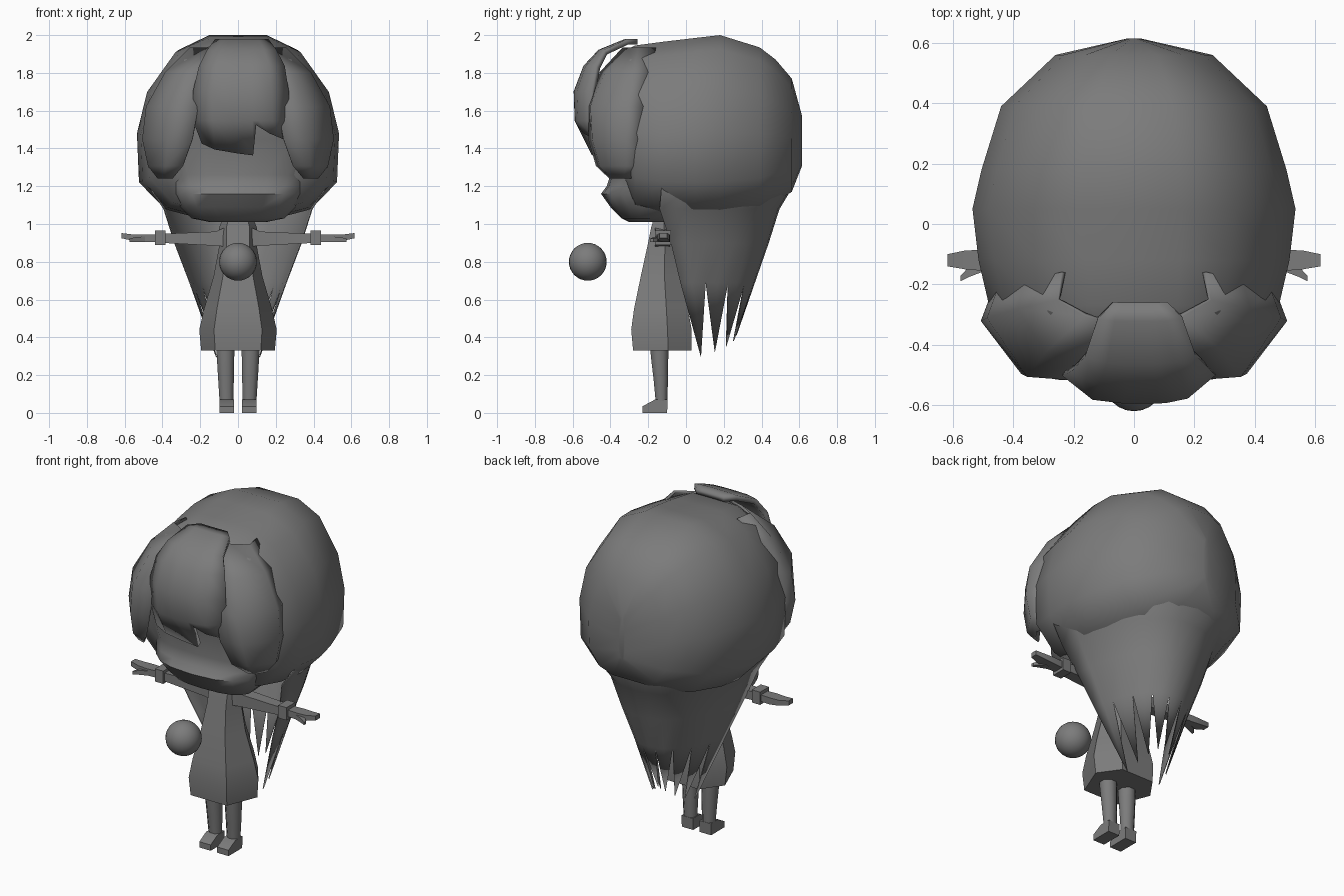
import bpy, bmesh, math

if "Cube" in bpy.data.objects:
    bpy.data.objects.remove(bpy.data.objects["Cube"])

grey = bpy.data.materials.new("plain grey")
grey.diffuse_color = (0.2, 0.2, 0.2, 1)
grey.use_nodes = True
grey.node_tree.nodes["Principled BSDF"].inputs["Base Color"].default_value = grey.diffuse_color


def finish(name, bm, angle=40, thick=0):
    """Turn a bmesh into a named, shaded object."""
    bmesh.ops.remove_doubles(bm, verts=bm.verts, dist=0.0005)
    bmesh.ops.recalc_face_normals(bm, faces=bm.faces)
    me = bpy.data.meshes.new(name)
    bm.to_mesh(me)
    bm.free()
    ob = bpy.data.objects.new(name, me)
    bpy.context.collection.objects.link(ob)
    me.materials.append(grey)
    if thick:
        mod = ob.modifiers.new("thickness", 'SOLIDIFY')
        mod.thickness = thick
        mod.offset = 0
    bpy.ops.object.select_all(action='DESELECT')
    ob.select_set(True)
    bpy.context.view_layer.objects.active = ob
    bpy.ops.object.shade_smooth_by_angle(angle=math.radians(angle))
    return ob


def loft(name, rows, closed=True, angle=40, thick=0):
    """Skin rows of points; closed rows also get end caps."""
    bm = bmesh.new()
    vs = [[bm.verts.new(p) for p in r] for r in rows]
    n = len(rows[0])
    for a, b in zip(vs, vs[1:]):
        for i in range(n if closed else n - 1):
            j = (i + 1) % n
            bm.faces.new((a[i], a[j], b[j], b[i]))
    if closed:
        bm.faces.new(vs[0])
        bm.faces.new(vs[-1])
    return finish(name, bm, angle, thick)


def oval(z, a, y0, y1, n=12, power=2.0, cx=0.0):
    """Horizontal superellipse ring between y0 (front) and y1 (back)."""
    ring = []
    for i in range(n):
        t = 2 * math.pi * (i + 0.5) / n
        c, s = math.cos(t), math.sin(t)
        ring.append((cx + a * math.copysign(abs(c) ** (2 / power), c),
                     (y0 + y1) / 2 + (y1 - y0) / 2 * math.copysign(abs(s) ** (2 / power), s), z))
    return ring


# Hair cap: one head outline scaled along the depth axis
half = [(0.3, 1), (0.62, .92), (0.9, .70), (1, .47), (.98, .2), (.72, .05), (.38, 0)]
outline = half + [(-u, v) for u, v in reversed(half)]
cap = [(.615, .02, 1.31, 1.57), (.56, .26, 1.17, 1.77), (.475, .35, 1.12, 1.87), (.39, .44, 1.07, 1.935),
       (.18, .505, 1.03, 2.0), (.05, .535, 1.03, 1.985), (-.12, .515, 1.04, 1.965),
       (-.27, .48, 1.07, 1.945), (-.33, .41, 1.2, 1.915), (-.39, .32, 1.42, 1.87)]
loft("hair_cap", [[(u * hw, y, zb + v * (zt - zb)) for u, v in outline] for y, hw, zb, zt in cap], angle=60)

# Face with protruding muzzle
face = [(1.01, .15, -.30), (1.03, .25, -.34), (1.09, .31, -.40), (1.16, .345, -.45), (1.2, .36, -.42),
        (1.26, .38, -.40), (1.45, .42, -.45), (1.7, .37, -.48), (1.83, .29, -.42), (1.92, .2, -.34)]
loft("face", [oval(z, a, yf, -.1 if z < 1.05 else .05, 18, 2.5) for z, a, yf in face], angle=60)

# Centre fringe with a notched lower edge
fringe = [(1.965, -.07, .11, -.26), (1.965, -.12, .16, -.32), (1.91, -.16, .20, -.455), (1.83, -.2, .24, -.53),
          (1.7, -.23, .26, -.58), (1.55, -.23, .265, -.575)]
rows = []
for z, xl, xr, y in fringe:
    xs = [xl + (xr - xl) * t for t in (0, .2, .4, .62, .68, .82, 1)]
    rows.append([(x, y + 25 * abs(x - .015) ** 4, z) for x in xs])
tips = [(-.185, 1.43), (-.12, 1.4), (0, 1.38), (.08, 1.37), (.095, 1.53), (.16, 1.485), (.24, 1.45)]
rows.append([(x, -.575 + .5 * (1.55 - z) + 18 * abs(x) ** 4, z) for x, z in tips])
loft("fringe", rows, closed=False, angle=60, thick=.03)

# Side locks: inner, middle and outer point per row, plus an edge tucked into the cap
lock = [(1.93, .06, -.33, .16, -.30, .25, -.25), (1.80, .17, -.45, .29, -.42, .38, -.28),
        (1.62, .21, -.51, .35, -.50, .48, -.31), (1.45, .24, -.51, .37, -.49, .5, -.32),
        (1.31, .29, -.47, .38, -.45, .47, -.315), (1.245, .345, -.40, .385, -.39, .42, -.33)]
for side, label in ((1, "left"), (-1, "right")):
    loft("side_lock_" + label, [[(side * xa, ya, z), (side * xb, yb, z), (side * xc, yc, z),
                                 (side * xc * .93, yc + .09, z)]
                                for z, xa, ya, xb, yb, xc, yc in lock], closed=False, angle=60, thick=.015)


# Long back hair: a sheet flowing from the cap into pointed strands
def around(t, a, y0, y1, z, e=1.0):
    """Point at t in -1..1 on a half superellipse open to the front."""
    q = t * math.pi / 2
    return (a * math.copysign(abs(math.sin(q)) ** e, q), y0 + (y1 - y0) * max(0, math.cos(q)) ** e, z)


rings = [(1.3, .46, -.05, .56, .85), (1.19, .465, -.13, .558, .85), (1.08, .392, -.14, .492, .9),
         (.9, .335, -.08, .435, .95), (.69, .255, -.03, .362, 1)]
bm = bmesh.new()
count = 9
for i in range(count):
    t0, t1 = -1 + 2 * i / count, -1 + 2 * (i + 1) / count
    tm = (t0 + t1) / 2
    tip = bm.verts.new(around(tm, .115, .04, .265, .28 + .13 * (1 - abs(tm))))
    vs = [[bm.verts.new(around(t, a, y0, y1, z, e)) for t in (t0, tm, t1)] for z, a, y0, y1, e in rings]
    for a, b in zip(vs, vs[1:]):
        for j in range(2):
            bm.faces.new((a[j], a[j + 1], b[j + 1], b[j]))
    for j in range(2):
        bm.faces.new((vs[-1][j], vs[-1][j + 1], tip))
finish("back_hair", bm, 50, .006)

# Six-panelled dress
dress = [(1.03, .08, -.17, -.08), (.98, .10, -.185, -.07), (.88, .10, -.205, -.05), (.72, .13, -.24, -.03),
         (.55, .18, -.275, .01), (.44, .205, -.29, .03), (.33, .195, -.28, .03)]
hexagon = [(.62, -1), (1, .2), (.55, 1), (-.55, 1), (-1, .2), (-.62, -1)]
loft("dress", [[(a * u, (y0 + y1) / 2 + (y1 - y0) / 2 * v, z) for u, v in hexagon]
               for z, a, y0, y1 in dress], angle=30)

# Floating ball
bm = bmesh.new()
bmesh.ops.create_uvsphere(bm, u_segments=24, v_segments=16, radius=.1)
bmesh.ops.translate(bm, verts=bm.verts, vec=(0, -.52, .8))
finish("ball", bm, 60)


def limb(name, side, rows):
    """Boxy limb along x; each row is x, y0, y1, z0, z1."""
    return loft(name, [[(side * x, y0, z0), (side * x, y1, z0), (side * x, y1, z1), (side * x, y0, z1)]
                       for x, y0, y1, z0, z1 in rows], angle=35)


for side, label in ((1, "left"), (-1, "right")):
    # Arm, cuff, hand and thumb
    limb("arm_" + label, side, [(.06, -.165, -.085, .88, .985), (.12, -.16, -.085, .885, .96),
                                (.4, -.152, -.088, .9, .948)])
    limb("cuff_" + label, side, [(.385, -.165, -.08, .888, .965), (.44, -.165, -.08, .888, .965)])
    limb("hand_" + label, side, [(.43, -.15, -.09, .905, .945), (.50, -.155, -.085, .905, .945),
                                 (.56, -.15, -.088, .912, .945), (.618, -.14, -.1, .925, .952)])
    limb("thumb_" + label, side, [(.48, -.15, -.11, .905, .935), (.545, -.175, -.14, .905, .93),
                                  (.575, -.19, -.172, .905, .922)])
    # Leg and foot
    leg = [(.40, .053, -.195, -.09), (.3, .05, -.19, -.09), (.18, .045, -.175, -.092), (.05, .039, -.162, -.097)]
    loft("leg_" + label, [oval(z, a, y0, y1, 8, 2, side * (.068 - (.4 - z) * .02))
                          for z, a, y0, y1 in leg], angle=50)
    prof = [(-.1, 0), (-.23, 0), (-.23, .035), (-.165, .07), (-.097, .07)]
    loft("foot_" + label, [[(side * x, y, z) for y, z in prof] for x in (.022, .098)], angle=30)
